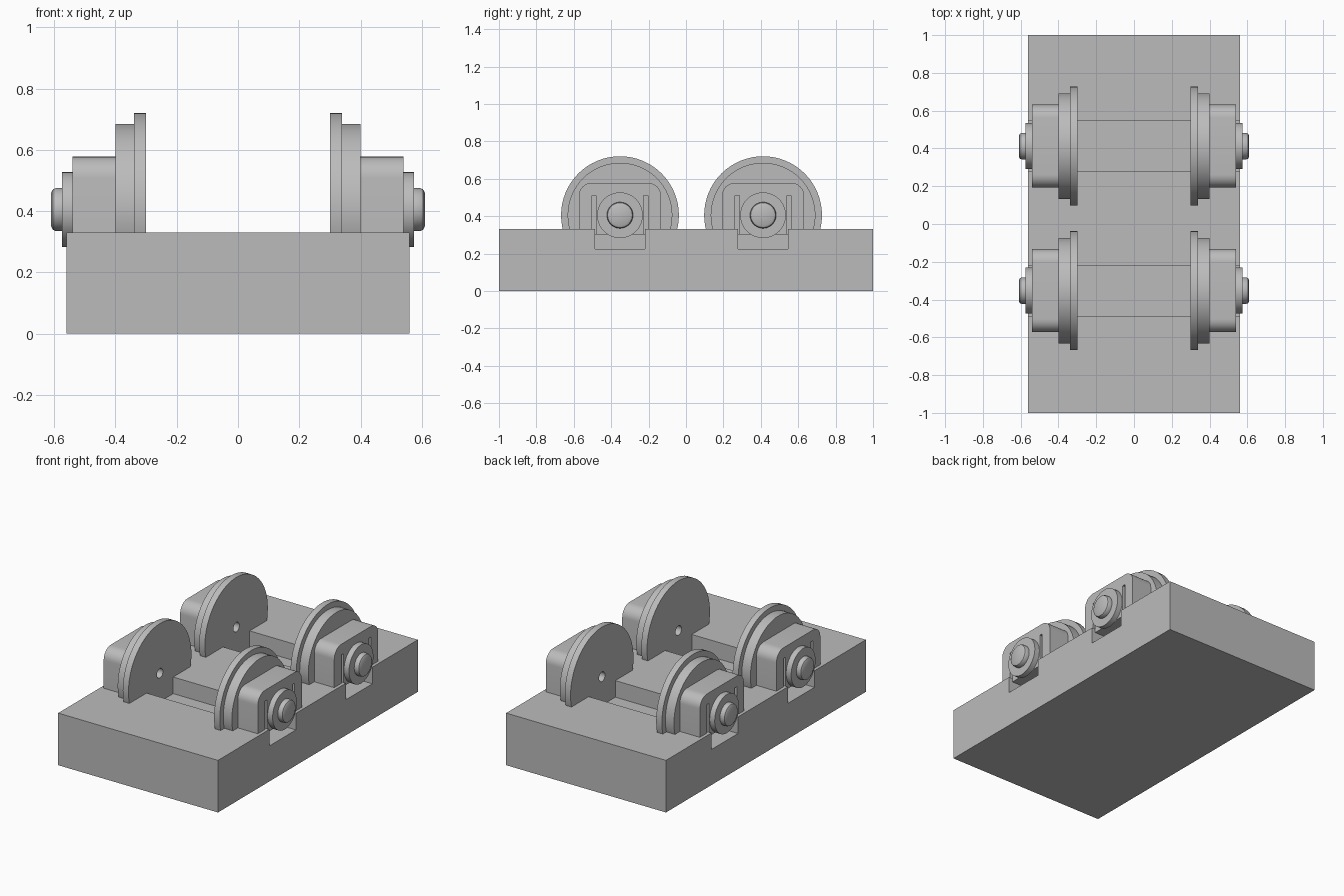
import bpy, bmesh, math
from mathutils import Matrix, Vector

scene = bpy.context.scene
if "Cube" in bpy.data.objects:
    bpy.data.objects.remove(bpy.data.objects["Cube"], do_unlink=True)

grey = bpy.data.materials.new("plain grey")
grey.use_nodes = True
COLOUR = (0.5, 0.5, 0.5, 1)
grey.diffuse_color = COLOUR
grey.node_tree.nodes["Principled BSDF"].inputs["Base Color"].default_value = COLOUR

AXLE_Z = 0.405
AXLES = {"front": -0.353, "back": 0.412}
TOP, SLOT_FLOOR, SLOT_HALF = 0.33, 0.225, 0.133


def finish(name, bm):
    bmesh.ops.recalc_face_normals(bm, faces=bm.faces)
    mesh = bpy.data.meshes.new(name)
    bm.to_mesh(mesh)
    bm.free()
    mesh.materials.append(grey)
    obj = bpy.data.objects.new(name, mesh)
    scene.collection.objects.link(obj)
    return obj


def smooth(obj):
    bpy.ops.object.select_all(action='DESELECT')
    obj.select_set(True)
    bpy.context.view_layer.objects.active = obj
    bpy.ops.object.shade_smooth_by_angle(angle=math.radians(30))


def box(name, low, high):
    bm = bmesh.new()
    low, high = Vector(low), Vector(high)
    size = Matrix.Diagonal((high - low).to_4d())
    bmesh.ops.create_cube(bm, size=1, matrix=Matrix.Translation((low + high) / 2) @ size)
    return finish(name, bm)


def lathe(name, profile, side, y, segments=64):
    """Spin (radius, x) points about the axle line."""
    bm = bmesh.new()
    verts = [bm.verts.new((side * x, y + r, AXLE_Z)) for r, x in profile]
    edges = [bm.edges.new(pair) for pair in zip(verts, verts[1:])]
    bmesh.ops.spin(bm, geom=verts + edges, cent=(0, y, AXLE_Z), axis=(1, 0, 0),
                   angle=math.tau, steps=segments, use_duplicate=False)
    bmesh.ops.remove_doubles(bm, verts=bm.verts, dist=0.0001)
    obj = finish(name, bm)
    smooth(obj)
    return obj


def cut(target, cutter):
    mod = target.modifiers.new("cut", 'BOOLEAN')
    mod.operation = 'DIFFERENCE'
    mod.solver = 'EXACT'
    mod.object = cutter
    bpy.ops.object.select_all(action='DESELECT')
    bpy.context.view_layer.objects.active = target
    target.select_set(True)
    bpy.ops.object.modifier_apply(modifier=mod.name)
    bpy.data.objects.remove(cutter, do_unlink=True)


def axle_box(name, side, y):
    """Housing with rounded upper corners and two narrow guide grooves."""
    half, low, high, radius = 0.22, 0.302, 0.578, 0.07
    outline = [(half, low)]
    for i in range(17):
        a = math.pi * i / 16
        sign = 1 if i <= 8 else -1
        outline.append((sign * (half - radius) + radius * math.cos(a),
                        high - radius + radius * math.sin(a)))
        if i == 8:
            outline.append((radius - half, high))
    outline.append((-half, low))
    bm = bmesh.new()
    face = bm.faces.new([bm.verts.new((side * 0.4, y + u, z)) for u, z in outline])
    grown = bmesh.ops.extrude_face_region(bm, geom=[face])["geom"]
    bmesh.ops.translate(bm, vec=(side * 0.14, 0, 0),
                        verts=[v for v in grown if isinstance(v, bmesh.types.BMVert)])
    obj = finish(name, bm)
    for s in (-1, 1):
        xs = sorted((side * 0.47, side * 0.6))
        ys = sorted((y + s * 0.127, y + s * 0.149))
        cut(obj, box("groove_cutter", (xs[0], ys[0], 0.2), (xs[1], ys[1], 0.51)))
    smooth(obj)


# Base block with two crosswise slots
base = box("base_block", (-0.56, -1, 0), (0.56, 1, TOP))
for y in AXLES.values():
    cut(base, box("slot_cutter", (-1, y - SLOT_HALF, SLOT_FLOOR),
                  (1, y + SLOT_HALF, 0.6)))

# Wheel, axle box, collar and hub at every corner
WHEEL = [(0, 0.38), (0.03, 0.38), (0.03, 0.3), (0.315, 0.3), (0.315, 0.34),
         (0.28, 0.34), (0.28, 0.4), (0, 0.4)]
COLLAR = [(0, 0.54), (0.122, 0.54), (0.122, 0.575), (0, 0.575)]
HUB = [(0, 0.575), (0.07, 0.575), (0.07, 0.595), (0.066, 0.604), (0.055, 0.61), (0, 0.61)]
for end, y in AXLES.items():
    for hand, side in (("left", 1), ("right", -1)):
        tag = f"{end}_{hand}"
        lathe(f"{tag}_wheel", WHEEL, side, y)
        axle_box(f"{tag}_axle_box", side, y)
        lathe(f"{tag}_collar", COLLAR, side, y)
        lathe(f"{tag}_hub", HUB, side, y)
